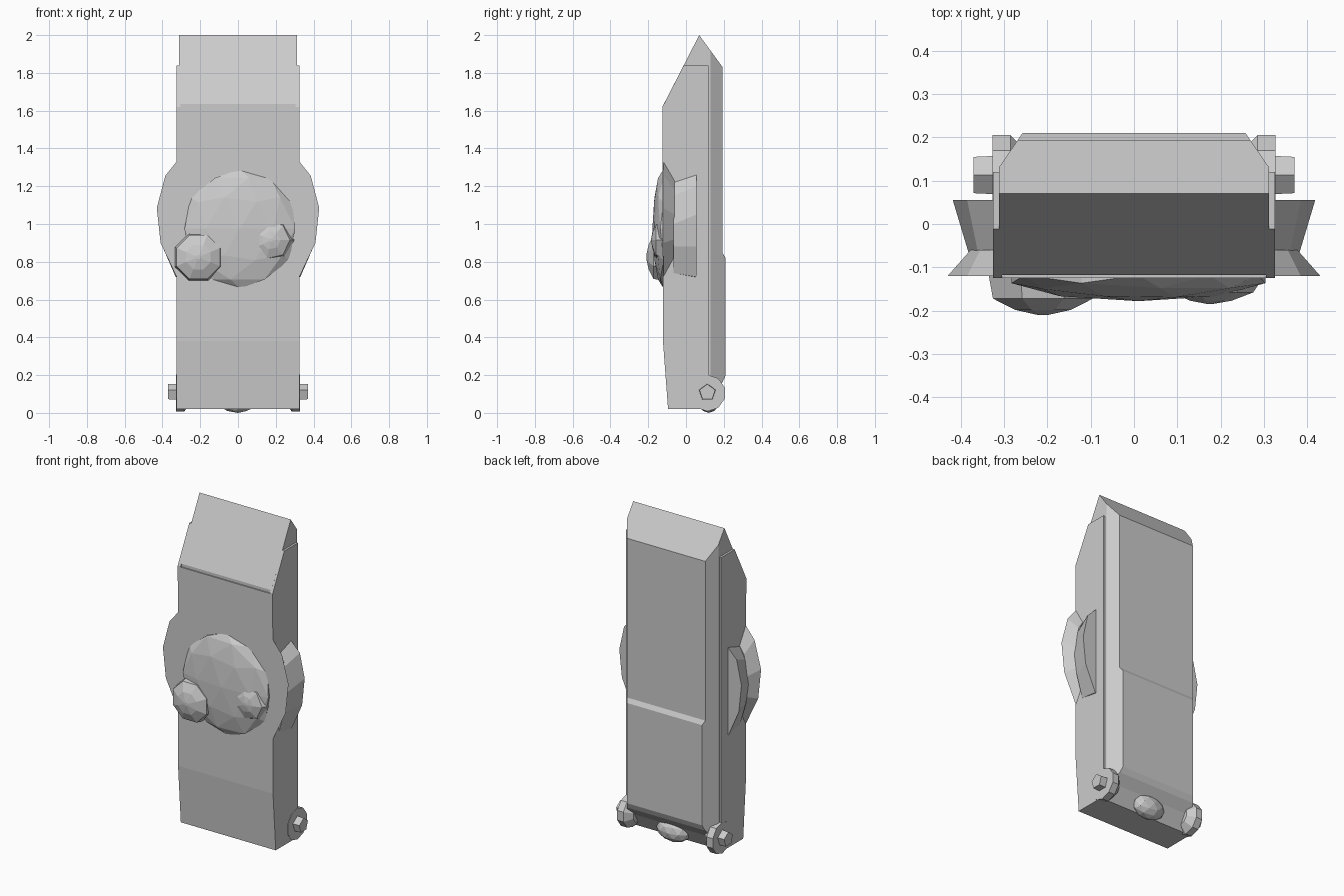
import bpy, bmesh, math
from mathutils import Vector

if "Cube" in bpy.data.objects:
    bpy.data.objects.remove(bpy.data.objects["Cube"])


def finish(bm, name):
    bmesh.ops.recalc_face_normals(bm, faces=bm.faces)
    me = bpy.data.meshes.new(name)
    bm.to_mesh(me)
    bm.free()
    ob = bpy.data.objects.new(name, me)
    bpy.context.collection.objects.link(ob)
    return ob


def loft(bm, rings):
    """Skin equal-length point rings and cap both ends."""
    vs = [[bm.verts.new(p) for p in r] for r in rings]
    n = len(vs[0])
    for a, b in zip(vs, vs[1:]):
        for i in range(n):
            j = (i + 1) % n
            bm.faces.new((a[i], a[j], b[j], b[i]))
    bm.faces.new(vs[0])
    bm.faces.new(vs[-1])


def extrude_x(bm, profile, x0, x1):
    loft(bm, [[(x, y, z) for y, z in profile] for x in (x0, x1)])


def lathe(name, axis, centre, steps, sides, phase=0.0):
    """Rings of (position along axis, radius) about an x or y axis."""
    bm = bmesh.new()
    rings = []
    for d, r in steps:
        ring = []
        for i in range(sides):
            a = phase + 2 * math.pi * i / sides
            u, w = r * math.cos(a), r * math.sin(a)
            off = (d, u, w) if axis == 'x' else (u, d, w)
            ring.append(Vector(centre) + Vector(off))
        rings.append(ring)
    loft(bm, rings)
    return finish(bm, name)


def blob(name, centre, radii, subdiv):
    bm = bmesh.new()
    bmesh.ops.create_icosphere(bm, subdivisions=subdiv, radius=1)
    bmesh.ops.scale(bm, vec=radii, verts=bm.verts)
    bmesh.ops.translate(bm, vec=centre, verts=bm.verts)
    return finish(bm, name)


# Main body with pitched top, stepped back cover and chamfered back corners
body = [(-0.095, 0.02), (0.1, 0.02), (0.15, 0.11), (0.195, 0.165), (0.21, 0.2),
        (0.21, 0.82), (0.194, 0.845), (0.194, 1.83), (0.07, 2.0),
        (-0.118, 1.634), (-0.118, 1.615), (-0.125, 1.615), (-0.122, 0.38)]
bm = bmesh.new()
extrude_x(bm, body, -0.312, 0.312)
for s in (-1, 1):
    cut = bmesh.ops.bisect_plane(
        bm, geom=bm.verts[:] + bm.edges[:] + bm.faces[:],
        plane_co=(s * 0.312, 0.13, 0), plane_no=(s * 0.08, 0.055, 0), clear_outer=True)
    edges = [e for e in cut['geom_cut'] if isinstance(e, bmesh.types.BMEdge)]
    bmesh.ops.contextual_create(bm, geom=edges)
finish(bm, "body")

panel = [(-0.095, 0.02), (0.11, 0.02), (0.12, 0.1), (0.12, 1.84), (-0.012, 1.84),
         (-0.125, 1.62), (-0.122, 0.38)]
front_wing = [
    (-0.12, [(0.3, 1.35), (0.325, 1.33), (0.385, 1.255), (0.43, 1.085), (0.41, 0.9), (0.325, 0.72), (0.3, 0.68)]),
    (-0.06, [(0.3, 1.25), (0.32, 1.235), (0.355, 1.18), (0.377, 1.05), (0.363, 0.92), (0.32, 0.82), (0.3, 0.8)])]
rear_wing = [
    (-0.065, [(0.3, 1.23), (0.325, 1.22), (0.36, 1.15), (0.382, 1.0), (0.365, 0.88), (0.325, 0.74), (0.3, 0.73)]),
    (0.055, [(0.3, 1.27), (0.325, 1.26), (0.385, 1.2), (0.418, 1.05), (0.4, 0.88), (0.33, 0.72), (0.3, 0.71)])]

for s, side in ((-1, "left"), (1, "right")):
    # Side panel
    bm = bmesh.new()
    extrude_x(bm, panel, s * 0.305, s * 0.325)
    finish(bm, side + "_panel")
    # Flared side wings
    for name, wing in (("front_wing", front_wing), ("rear_wing", rear_wing)):
        bm = bmesh.new()
        loft(bm, [[(s * x, y, z) for x, z in pts] for y, pts in wing])
        finish(bm, side + "_" + name)
    # Bottom hinge and its pentagonal pin
    lathe(side + "_hinge", 'x', (0, 0.113, 0.105),
          [(s * 0.245, 0.055), (s * 0.285, 0.097), (s * 0.327, 0.097)], 10, math.pi / 10)
    lathe(side + "_pin", 'x', (0, 0.113, 0.108),
          [(s * 0.31, 0.047), (s * 0.37, 0.044)], 5, math.pi / 2)

# Bump under the back
blob("bottom_bump", (0, 0.12, 0.07), (0.11, 0.06, 0.07), 2)

# Front dome with two knobs
blob("front_dome", (0.01, -0.118, 0.975), (0.308, 0.06, 0.316), 2)
lathe("large_knob", 'y', (-0.21, 0, 0.825),
      [(-0.11, 0.137), (-0.172, 0.125), (-0.198, 0.07), (-0.21, 0.012)], 8, math.pi / 8)
lathe("small_knob", 'y', (0.175, 0, 0.915),
      [(-0.12, 0.125), (-0.158, 0.1), (-0.177, 0.05), (-0.184, 0.01)], 7)
